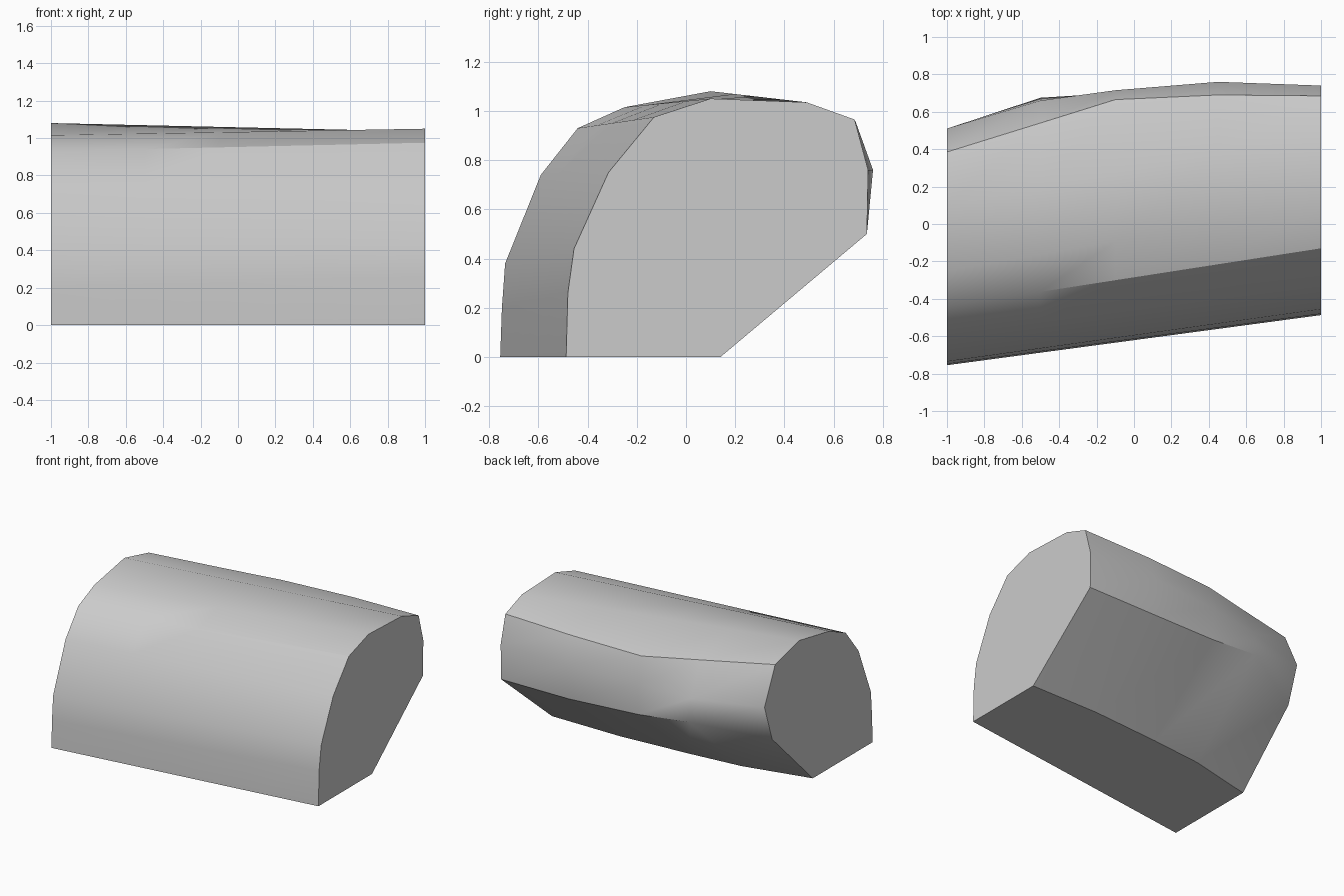
import bpy
import bmesh
import math

default_cube = bpy.data.objects.get("Cube")
if default_cube:
    bpy.data.objects.remove(default_cube, do_unlink=True)


def make_material(name, colour):
    material = bpy.data.materials.new(name)
    material.use_nodes = True
    material.diffuse_color = colour
    material.node_tree.nodes["Principled BSDF"].inputs["Base Color"].default_value = colour
    return material


# Stations along the length, from one end cap to the other
stations = [-1, -0.5, -0.1, 0.45, 1]

# Straight rails of the rounded front and roof: (y, z) at each end cap
straight_rails = [
    ((-0.755, 0), (-0.487, 0)),
    ((-0.748, 0.2), (-0.48, 0.26)),
    ((-0.735, 0.38), (-0.455, 0.44)),
    ((-0.59, 0.74), (-0.315, 0.75)),
    ((-0.44, 0.93), (-0.13, 0.975)),
    ((-0.25, 1.015), (0.1, 1.05)),
    ((0.1, 1.08), (0.49, 1.035)),
]

# Bent rails of the back: roof crease, side, lower crease, base edge
bent_rails = [
    [(0.385, 1.01), (0.54, 0.97), (0.665, 0.94), (0.69, 0.954), (0.685, 0.965)],
    [(0.51, 0.74), (0.66, 0.73), (0.715, 0.75), (0.76, 0.76), (0.74, 0.76)],
    [(0.42, 0.47), (0.675, 0.56), (0.7, 0.52), (0.73, 0.5), (0.735, 0.5)],
    [(-0.055, 0), (0.06, 0), (0.1, 0), (0.14, 0), (0.14, 0)],
]


def straight_point(rail, x):
    start, end = rail
    t = (x + 1) / 2
    return [a + (b - a) * t for a, b in zip(start, end)]


# Loft the cross-sections into one closed block
bm = bmesh.new()
sections = []
for i, x in enumerate(stations):
    profile = [straight_point(rail, x) for rail in straight_rails]
    profile += [rail[i] for rail in bent_rails]
    sections.append([bm.verts.new((x, y, z)) for y, z in profile])

count = len(sections[0])
for near, far in zip(sections, sections[1:]):
    for j in range(count):
        k = (j + 1) % count
        if k == 0:
            # Flat base
            bm.faces.new((near[j], far[j], far[k], near[k]))
        else:
            bm.faces.new((near[j], far[j], far[k]))
            bm.faces.new((near[j], far[k], near[k]))

# Flat end caps
bm.faces.new(sections[0])
bm.faces.new(sections[-1])
bmesh.ops.recalc_face_normals(bm, faces=bm.faces)

mesh = bpy.data.meshes.new("rounded_block")
bm.to_mesh(mesh)
bm.free()
block = bpy.data.objects.new("rounded_block", mesh)
bpy.context.collection.objects.link(block)
mesh.materials.append(make_material("plain grey", (0.6, 0.6, 0.6, 1)))

# Smooth the curved skin, keep caps and creases sharp
bpy.ops.object.select_all(action="DESELECT")
block.select_set(True)
bpy.context.view_layer.objects.active = block
bpy.ops.object.shade_smooth_by_angle(angle=math.radians(30))
